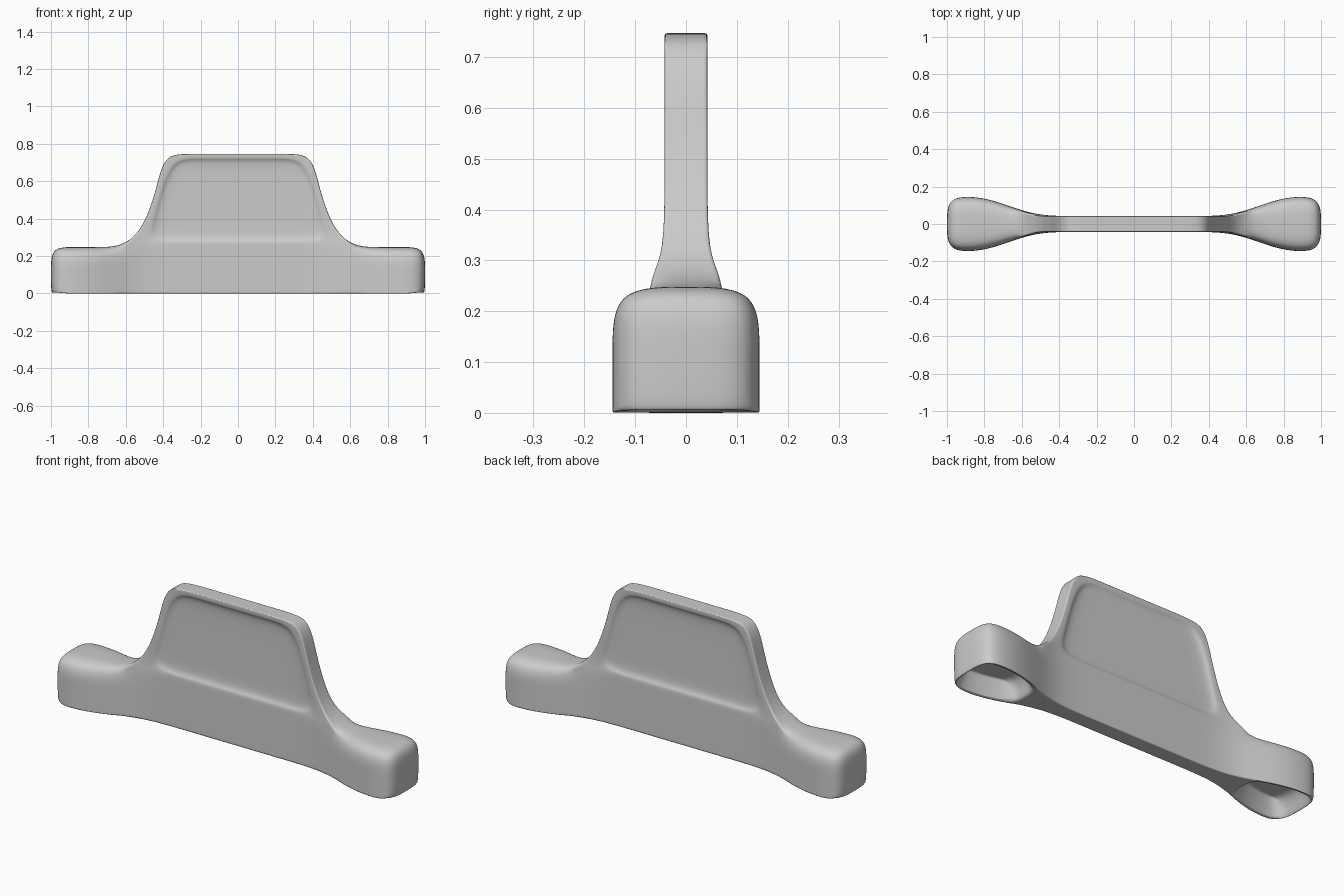
import bpy, bmesh

if "Cube" in bpy.data.objects:
    bpy.data.objects.remove(bpy.data.objects["Cube"])

# lower bar: column positions and half thickness, rows of height
BX = [0, 0.27, 0.50, 0.64, 0.76, 0.88, 1.0]
BY = [0.042, 0.042, 0.042, 0.086, 0.13, 0.15, 0.136]
BZ = [0.0, 0.12, 0.248]
# upper panel rows: inner x, inner z, outer x, outer z, outer half thickness
UP = [(0.475, 0.282, 0.545, 0.305, 0.047),
      (0.445, 0.40, 0.485, 0.41, 0.042),
      (0.405, 0.56, 0.437, 0.56, 0.042),
      (0.345, 0.718, 0.412, 0.67, 0.042),
      (0.295, 0.747, 0.372, 0.737, 0.042)]
TOP = len(BZ) + len(UP) - 1


def cage_point(i, j):
    a, s = abs(i), (1 if i >= 0 else -1)
    if j < len(BZ):
        return s * BX[a], BY[a], BZ[j]
    xi, zi, xo, zo, t = UP[j - len(BZ)]
    if a == 3:
        return s * xo, t, zo
    return s * xi * (0, 0.62, 1)[a], 0.042, zi


bm = bmesh.new()
crease = bm.edges.layers.float.new("crease_edge")
cells = [(i, j) for j in range(2) for i in range(-6, 6)]
cells += [(i, j) for j in range(2, TOP) for i in range(-3, 3)]
verts = {}


def vert(i, j, side):
    if (i, j, side) not in verts:
        x, y, z = cage_point(i, j)
        verts[i, j, side] = bm.verts.new((x, y * side, z))
    return verts[i, j, side]


# front and back sheets
recess = {-1: [], 1: []}
for side in (-1, 1):
    for i, j in cells:
        f = bm.faces.new([vert(i + a, j + b, side) for a, b in ((0, 0), (1, 0), (1, 1), (0, 1))])
        if -2 <= i < 2 and 3 <= j < TOP - 1:
            recess[side].append(f)

# closed outline that joins the two sheets
outline = [(i, 0) for i in range(-6, 7)] + [(6, 1)]
outline += [(i, 2) for i in range(6, 3, -1)] + [(3, j) for j in range(2, TOP)]
outline += [(i, TOP) for i in range(3, -4, -1)]
outline += [(-3, j) for j in range(TOP - 1, 1, -1)] + [(i, 2) for i in range(-4, -7, -1)] + [(-6, 1)]
pockets = {-1: [], 1: []}
for p, q in zip(outline, outline[1:] + outline[:1]):
    for side in (-1, 1):
        f = bm.faces.new([vert(*p, side), vert(*q, side), vert(*q, 0), vert(*p, 0)])
        if p[1] == q[1] == 0 and min(abs(p[0]), abs(q[0])) >= 3:
            pockets[1 if p[0] > 0 else -1].append(f)
        e = bm.edges.get((vert(*p, side), vert(*q, side)))
        if p[1] == q[1] == 0:
            e[crease] = 0.6
        elif p[1] > 2 or q[1] > 2:
            e[crease] = 0.45
bmesh.ops.recalc_face_normals(bm, faces=bm.faces[:])


def sink(faces, width, offset):
    bmesh.ops.inset_region(bm, faces=faces, thickness=width, use_even_offset=True)
    for v in {v for f in faces for v in f.verts}:
        v.co += offset


from mathutils import Vector
# recessed panel on both sides
for side in (-1, 1):
    sink(recess[side], 0.012, Vector((0, -side * 0.017, 0)))
# bowl pockets under the feet
for s in (-1, 1):
    sink(pockets[s], 0.014, Vector((0, 0, 0.004)))
    sink(pockets[s], 0.03, Vector((0, 0, 0.09)))
for v in verts.values():
    if abs(v.co.y) < 1e-6 and v.co.z < 0.02:
        continue
    if v.co.z == BZ[2] and abs(v.co.y) < 1e-6 and abs(v.co.x) > 0.7:
        v.co.z += 0.002

mesh = bpy.data.meshes.new("handle_body")
bm.to_mesh(mesh)
bm.free()
obj = bpy.data.objects.new("handle_body", mesh)
bpy.context.collection.objects.link(obj)
for p in mesh.polygons:
    p.use_smooth = True
sub = obj.modifiers.new("smooth", "SUBSURF")
sub.levels = sub.render_levels = 4
